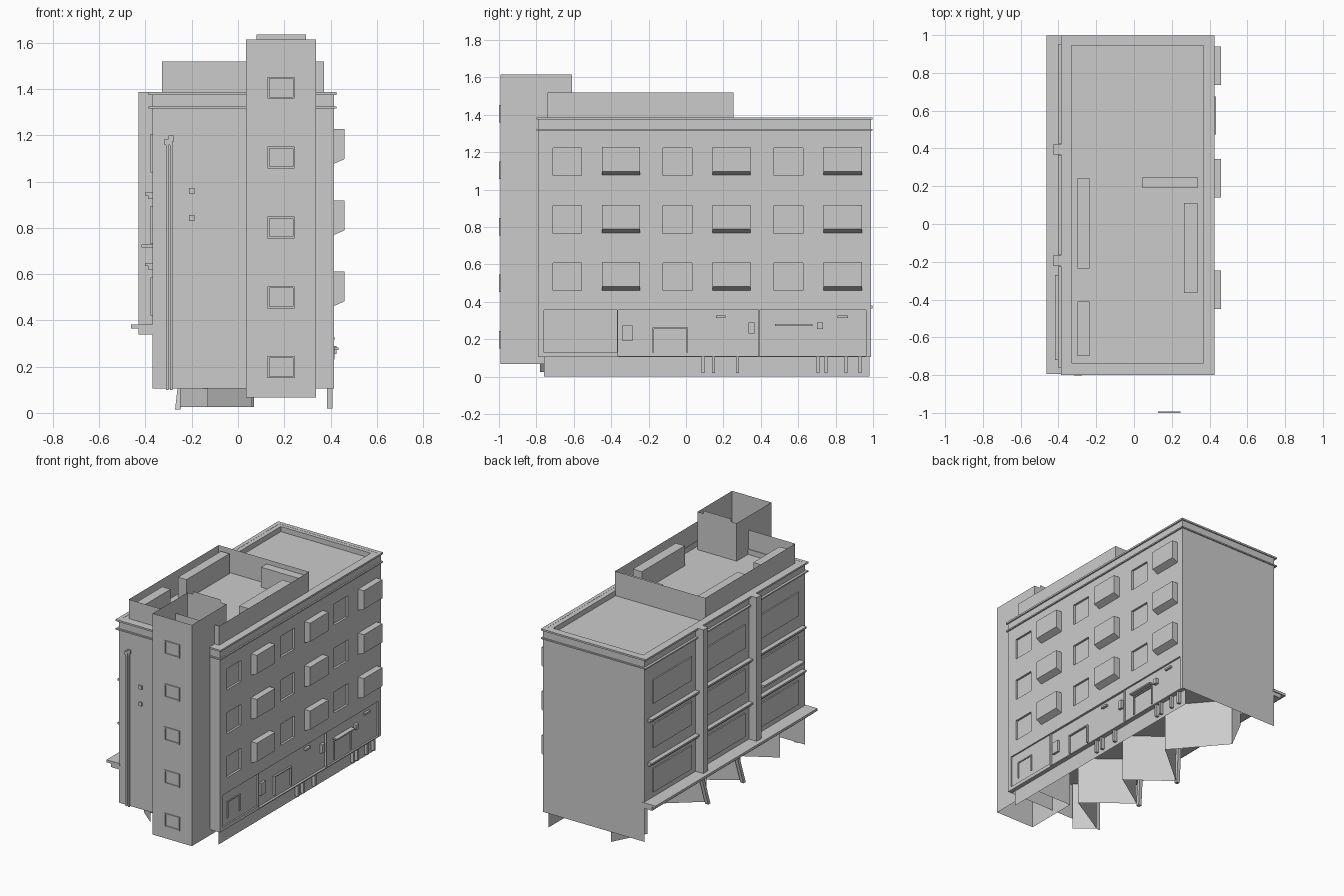
import bpy
from mathutils import Vector

if "Cube" in bpy.data.objects:
    bpy.data.objects.remove(bpy.data.objects["Cube"])

plaster = bpy.data.materials.new("grey_plaster")
plaster.diffuse_color = (0.6, 0.6, 0.6, 1)
plaster.use_nodes = True
plaster.node_tree.nodes["Principled BSDF"].inputs["Base Color"].default_value = plaster.diffuse_color


def mesh(name, verts, faces):
    me = bpy.data.meshes.new(name)
    me.from_pydata(verts, [], faces)
    me.materials.append(plaster)
    ob = bpy.data.objects.new(name, me)
    bpy.context.collection.objects.link(ob)
    return ob


def boxes(name, *bounds):
    v, f = [], []
    for x0, x1, y0, y1, z0, z1 in bounds:
        n = len(v)
        v += [(x, y, z) for x in (x0, x1) for y in (y0, y1) for z in (z0, z1)]
        f += [tuple(n + i for i in q) for q in ((0, 1, 3, 2), (4, 6, 7, 5), (0, 4, 5, 1),
                                                (2, 3, 7, 6), (0, 2, 6, 4), (1, 5, 7, 3))]
    return mesh(name, v, f)


def box(name, *b):
    return boxes(name, b)


def carve(ob, name, *bounds):
    """Cut box-shaped recesses."""
    cutter = boxes(name, *bounds)
    cutter.hide_render = True
    cutter.hide_set(True)
    mod = ob.modifiers.new("recess", 'BOOLEAN')
    mod.operation, mod.solver, mod.object = 'DIFFERENCE', 'EXACT', cutter


def walls(name, x0, x1, y0, y1, z0, z1):
    """Four thin walls, open above and below."""
    c = [(x0, y0), (x1, y0), (x1, y1), (x0, y1)]
    v = [(x, y, z) for z in (z0, z1) for x, y in c]
    return mesh(name, v, [(i, (i + 1) % 4, (i + 1) % 4 + 4, i + 4) for i in range(4)])


def quad(name, *pts):
    return mesh(name, list(pts), [tuple(range(len(pts)))])


def frame_y(name, y0, y1, x0, x1, z0, z1, t=0.008):
    """Rectangular frame on a front wall."""
    boxes(name, (x0, x1, y0, y1, z0, z0 + t), (x0, x1, y0, y1, z1 - t, z1),
          (x0, x0 + t, y0, y1, z0 + t, z1 - t), (x1 - t, x1, y0, y1, z0 + t, z1 - t))


def post(name, a, b, r=0.012):
    """Leaning square post between two points."""
    a, b = Vector(a), Vector(b)
    o = [Vector((-r, -r, 0)), Vector((r, -r, 0)), Vector((r, r, 0)), Vector((-r, r, 0))]
    mesh(name, [p + q for p in (a, b) for q in o],
         [(0, 3, 2, 1), (4, 5, 6, 7)] + [(i, (i + 1) % 4, (i + 1) % 4 + 4, i + 4) for i in range(4)])


XL, XR, YF, YB = -0.37, 0.415, -0.79, 0.99
ROWS = (0.46, 0.767, 1.075)

# Upper floors with recessed plain windows
body = box("upper_body", XL, XR, YF, YB, 0.36, 1.35)
carve(body, "window_cutter", *[(XR - 0.015, XR + 0.05, y - 0.077, y + 0.077, z, z + 0.148)
                               for z in ROWS for y in (-0.635, -0.045, 0.548)])

# Ground floor walls; the right one has three recessed shop panels
quad("ground_front_wall", (XL, YF, 0.105), (XR, YF, 0.105), (XR, YF, 0.36), (XL, YF, 0.36))
quad("ground_back_wall", (XR, YB, 0.105), (XL, YB, 0.105), (XL, YB, 0.36), (XR, YB, 0.36))
shop = box("ground_right_wall", 0.385, XR, YF, YB, 0.105, 0.36)
carve(shop, "shop_cutter", (XR - 0.010, 0.5, -0.76, -0.368, 0.13, 0.356),
      (XR - 0.016, 0.5, -0.363, 0.388, 0.112, 0.356), (XR - 0.012, 0.5, 0.393, 0.962, 0.112, 0.356))
quad("base_skirt", (0.38, -0.76, 0), (0.38, 0.98, 0), (0.38, 0.98, 0.11), (0.38, -0.76, 0.11))

# Folded shop wall in the open left side of the ground floor
plan = [(-0.13, -0.78), (-0.25, -0.68), (0.06, -0.5), (-0.24, -0.26), (0.03, -0.08),
        (-0.25, 0.13), (0.07, 0.4), (-0.22, 0.74), (-0.1, 0.97)]
for i, (a, b) in enumerate(zip(plan, plan[1:])):
    quad(f"folded_shop_wall_{i}", (*a, 0.025), (*b, 0.025), (*b, 0.36), (*a, 0.36))
for i, y in enumerate((-0.26, 0.13)):
    post(f"leaning_post_{i}", (-0.26, y, 0.015), (-0.22, y + 0.07, 0.36))

# Cornice bands, parapet rim
for i, (z0, z1) in enumerate(((1.316, 1.325), (1.375, 1.387))):
    boxes(f"cornice_{i}", (0.40, 0.425, -0.775, 0.97, z0, z1), (-0.387, 0.425, -0.80, -0.775, z0, z1),
          (-0.387, 0.425, 0.97, 0.998, z0, z1), (-0.387, -0.36, -0.775, 0.97, z0, z1))
boxes("parapet", (XL, -0.33, YF, YB, 1.34, 1.386), (0.367, XR, YF, YB, 1.34, 1.386),
      (-0.33, 0.367, YF, -0.735, 1.34, 1.386), (-0.33, 0.367, 0.945, YB, 1.34, 1.386))

# Open rooftop enclosure with storage boxes
walls("roof_enclosure", -0.328, 0.372, -0.74, 0.255, 1.35, 1.52)
for i, (x0, x1, y0, y1) in enumerate(((-0.30, -0.235, -0.235, 0.24), (-0.30, -0.235, -0.70, -0.41),
                                      (0.045, 0.335, 0.19, 0.25), (0.265, 0.335, -0.365, 0.11))):
    box(f"roof_box_{i}", x0, x1, y0, y1, 1.35, 1.49)

# Stair tower, open at the top, with a raised back edge
walls("stair_tower", 0.035, 0.338, -0.993, -0.61, 0.067, 1.615)
quad("tower_back_rise", (0.08, -0.61, 1.615), (0.293, -0.61, 1.615),
     (0.293, -0.61, 1.635), (0.08, -0.61, 1.635))
for i in range(5):
    z = 0.15 + 0.302 * i
    frame_y(f"tower_window_{i}", -1.0, -0.993, 0.128, 0.245, z, z + 0.095)

# Right side: projecting bays with sloping undersides
for r, z in enumerate(ROWS):
    for c, y in enumerate((-0.347, 0.243, 0.838)):
        prof = [(0.41, z), (0.46, z + 0.022), (0.46, z + 0.152), (0.41, z + 0.152)]
        mesh(f"bay_window_{r}_{c}", [(x, q, h) for q in (y - 0.102, y + 0.102) for x, h in prof],
             [(0, 1, 2, 3), (7, 6, 5, 4)] + [(i, i + 4, (i + 1) % 4 + 4, (i + 1) % 4) for i in range(4)])

# Shop fronts: door frames, fittings and step legs
for i, (y0, y1, z0, z1) in enumerate(((-0.70, -0.56, 0.17, 0.28), (-0.18, 0.01, 0.13, 0.255),
                                      (0.48, 0.67, 0.13, 0.255))):
    boxes(f"shop_door_frame_{i}", (0.39, 0.411, y0, y0 + 0.008, z0, z1),
          (0.39, 0.411, y1 - 0.008, y1, z0, z1), (0.39, 0.411, y0, y1, z1, z1 + 0.008))
for i, (y0, y1, z0, z1, x) in enumerate(((-0.34, -0.285, 0.19, 0.275, 0.415), (0.335, 0.367, 0.23, 0.29, 0.418),
                                         (0.70, 0.732, 0.255, 0.29, 0.425), (0.16, 0.21, 0.315, 0.328, 0.418),
                                         (0.81, 0.867, 0.315, 0.328, 0.418), (0.475, 0.675, 0.272, 0.282, 0.435))):
    box(f"shop_fitting_{i}", 0.39, x, y0, y1, z0, z1)
for i, y in enumerate((0.09, 0.148, 0.275, 0.705, 0.748, 0.855, 0.93)):
    box(f"step_leg_{i}", 0.385, 0.408, y - 0.008, y + 0.008, 0.02, 0.112)

# Left side: canopy, pilasters, window plates and ledges
box("canopy", -0.462, -0.36, -0.795, 0.997, 0.365, 0.382)
box("canopy_underside", -0.43, -0.36, -0.79, 0.99, 0.338, 0.365)
for i, y in enumerate((-0.195, 0.395)):
    box(f"pilaster_{i}", -0.43, -0.36, y - 0.027, y + 0.027, 0.38, 1.387)
for c, (y0, y1) in enumerate(((-0.76, -0.225), (-0.165, 0.365), (0.425, 0.95))):
    for r, z in enumerate((0.42, 0.73, 1.04)):
        box(f"left_window_{c}_{r}", -0.379, XL, y0 + 0.05, y1 - 0.05, z, z + 0.165)
    for r, z in enumerate((0.635, 0.94)):
        boxes(f"left_ledge_{c}_{r}", (-0.402, XL, y0, y1, z, z + 0.012), (-0.388, XL, y0, y1, z - 0.015, z))
box("left_extra_ledge", -0.418, XL, -0.72, -0.27, 0.715, 0.728)

# Pipes and boxes on the front wall
for i, (x, top) in enumerate(((-0.306, 1.17), (-0.288, 1.185))):
    box(f"front_pipe_{i}", x - 0.005, x + 0.005, YF - 0.008, YF, 0.10, top)
    box(f"pipe_head_{i}", x - 0.012, x + 0.012, YF - 0.012, YF, top - 0.012, top + 0.014)
for i, z in enumerate((0.843, 0.96)):
    box(f"wall_box_{i}", -0.211, -0.187, YF - 0.01, YF, z - 0.013, z + 0.013)
